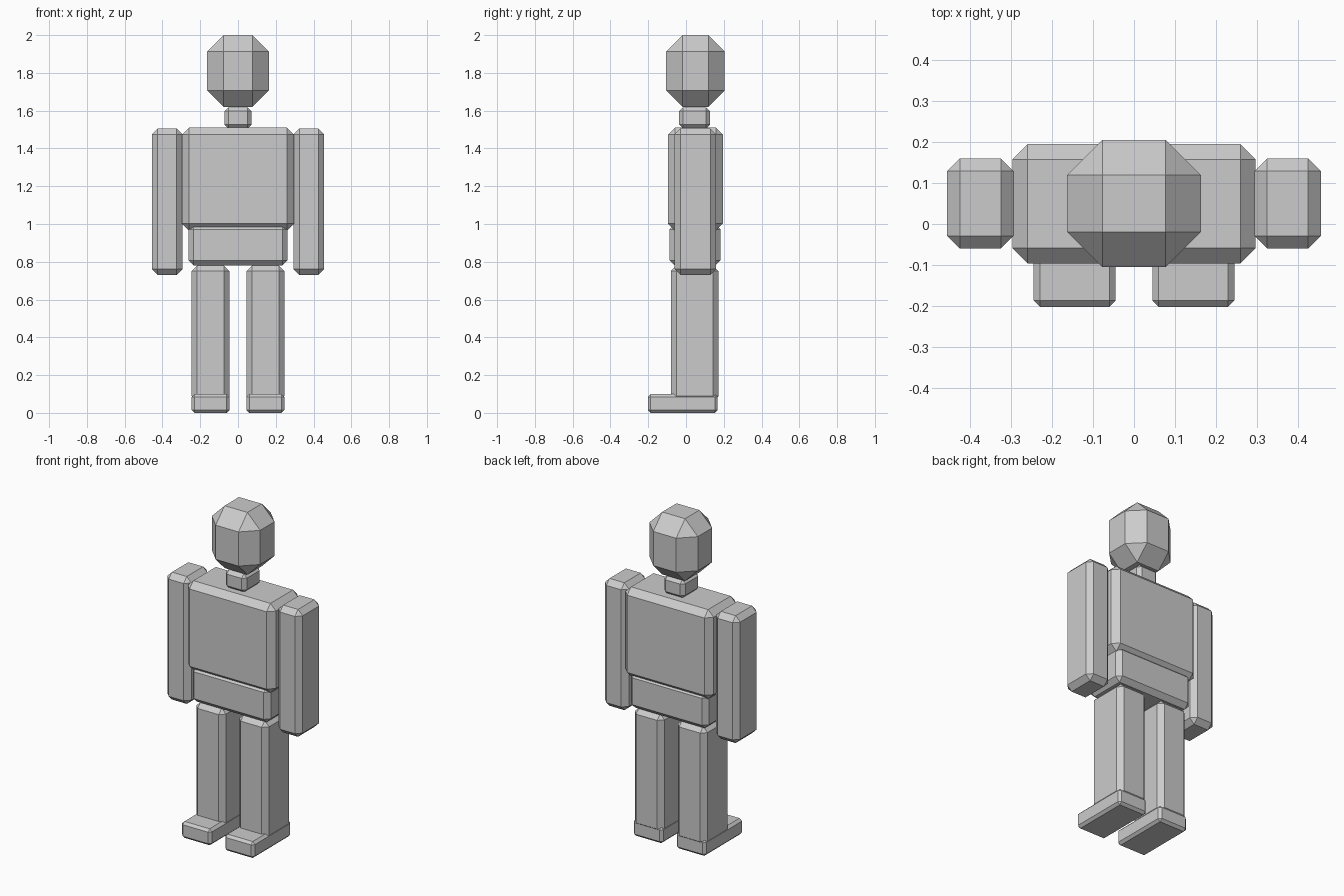
import bpy, bmesh
from mathutils import Vector

if "Cube" in bpy.data.objects:
    bpy.data.objects.remove(bpy.data.objects["Cube"])

grey = bpy.data.materials.new("light grey")
grey.diffuse_color = (0.6, 0.6, 0.6, 1)
grey.use_nodes = True
grey.node_tree.nodes["Principled BSDF"].inputs["Base Color"].default_value = grey.diffuse_color


def chamfered_box(name, x, y, z, c):
    """Box between the given (min, max) ranges, all edges cut back by c."""
    lo, hi = Vector((x[0], y[0], z[0])), Vector((x[1], y[1], z[1]))
    mid, half = (lo + hi) / 2, (hi - lo) / 2
    bm = bmesh.new()
    # three points per corner, one on each adjoining face; their hull is the box
    for sx in (-1, 1):
        for sy in (-1, 1):
            for sz in (-1, 1):
                for axis in range(3):
                    p = half - Vector((c, c, c))
                    p[axis] = half[axis]
                    bm.verts.new(mid + Vector((sx * p.x, sy * p.y, sz * p.z)))
    bmesh.ops.convex_hull(bm, input=bm.verts[:])
    bmesh.ops.dissolve_limit(bm, angle_limit=0.01, verts=bm.verts[:], edges=bm.edges[:])
    bmesh.ops.recalc_face_normals(bm, faces=bm.faces[:])
    me = bpy.data.meshes.new(name)
    bm.to_mesh(me)
    bm.free()
    me.materials.append(grey)
    ob = bpy.data.objects.new(name, me)
    bpy.context.collection.objects.link(ob)


# Head and trunk
chamfered_box("head", (-0.163, 0.163), (-0.105, 0.205), (1.62, 2.0), 0.086)
chamfered_box("neck", (-0.071, 0.071), (-0.036, 0.127), (1.505, 1.618), 0.021)
chamfered_box("torso", (-0.297, 0.297), (-0.096, 0.195), (0.965, 1.51), 0.037)
chamfered_box("pelvis", (-0.263, 0.263), (-0.088, 0.183), (0.78, 1.0), 0.028)

# Limbs, mirrored left and right
for side, s in (("right", -1), ("left", 1)):
    def span(a, b):
        return tuple(sorted((s * a, s * b)))
    chamfered_box(side + "_arm", span(0.294, 0.456), (-0.06, 0.16), (0.73, 1.506), 0.031)
    chamfered_box(side + "_leg", span(0.045, 0.245), (-0.08, 0.172), (0.06, 0.78), 0.029)
    chamfered_box(side + "_foot", span(0.045, 0.245), (-0.202, 0.168), (0.0, 0.1), 0.015)
